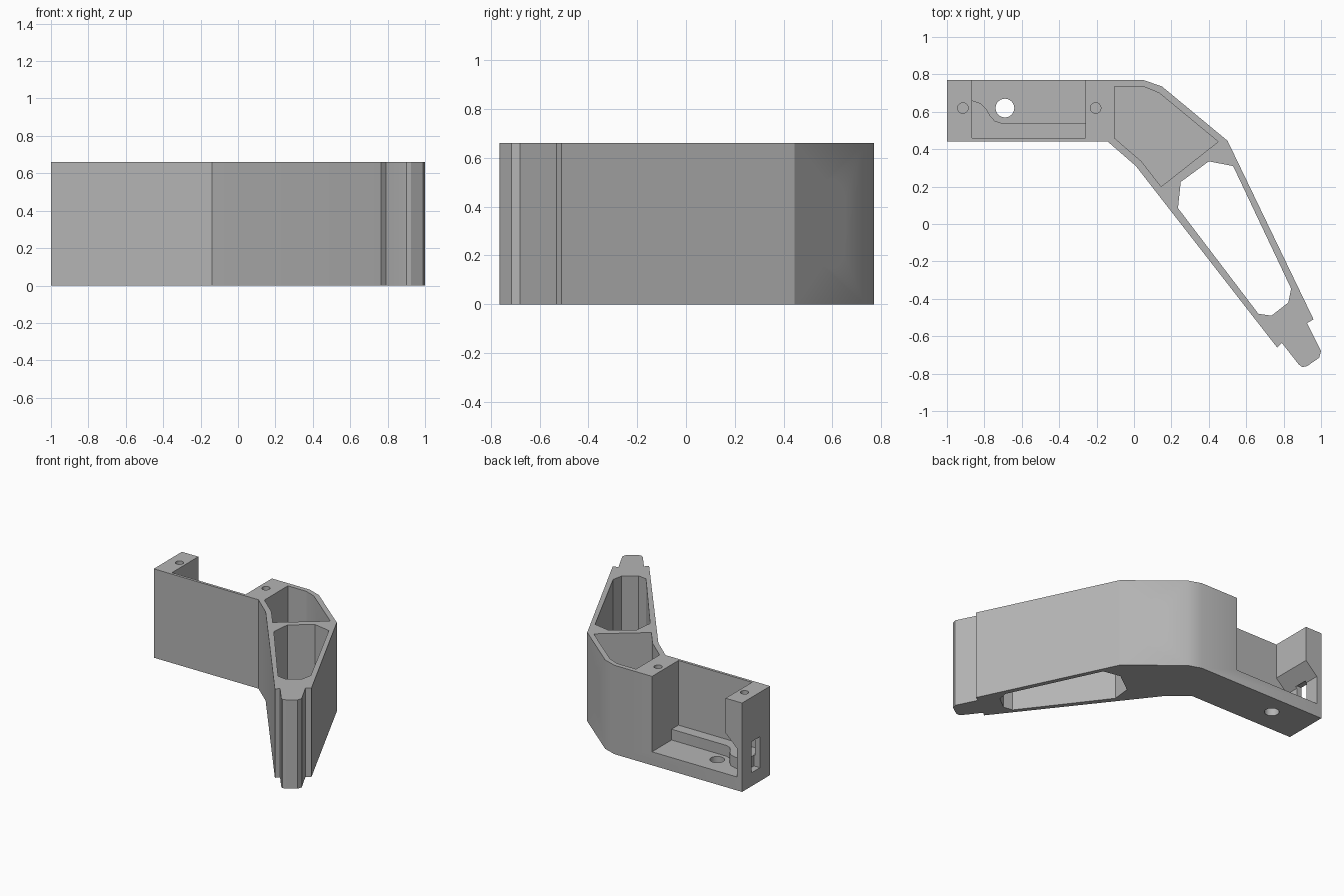
import bpy
import math
from mathutils import Matrix, Vector
import bmesh

H = 0.66       # overall height
FLOOR = 0.10   # floor of the pockets

if "Cube" in bpy.data.objects:
    bpy.data.objects.remove(bpy.data.objects["Cube"], do_unlink=True)

grey = bpy.data.materials.new("light grey")
grey.use_nodes = True
grey.diffuse_color = (0.46, 0.46, 0.46, 1)
grey.node_tree.nodes["Principled BSDF"].inputs["Base Color"].default_value = grey.diffuse_color


def prism(name, points, low, high, matrix=None):
    """Extrude a closed 2D outline from low to high along its local z."""
    bm = bmesh.new()
    face = bm.faces.new([bm.verts.new((x, y, low)) for x, y in points])
    top = bmesh.ops.extrude_face_region(bm, geom=[face])["geom"]
    bmesh.ops.translate(bm, vec=(0, 0, high - low),
                        verts=[v for v in top if isinstance(v, bmesh.types.BMVert)])
    if matrix:
        bm.transform(matrix)
    bmesh.ops.recalc_face_normals(bm, faces=bm.faces)
    mesh = bpy.data.meshes.new(name)
    bm.to_mesh(mesh)
    bm.free()
    mesh.materials.append(grey)
    obj = bpy.data.objects.new(name, mesh)
    bpy.context.collection.objects.link(obj)
    return obj


def circle(x, y, r, n=32):
    return [(x + r * math.cos(math.tau * i / n), y + r * math.sin(math.tau * i / n))
            for i in range(n)]


def stadium(r, half, n=16):
    """Upright slot outline with round ends."""
    return [(r * math.cos(math.pi * i / n + s), r * math.sin(math.pi * i / n + s) + half * math.cos(s))
            for s in (0, math.pi) for i in range(n + 1)]


def combine(target, tool, operation):
    mod = target.modifiers.new(operation, "BOOLEAN")
    mod.operation = operation
    mod.solver = "EXACT"
    mod.object = tool
    bpy.ops.object.select_all(action="DESELECT")
    bpy.context.view_layer.objects.active = target
    target.select_set(True)
    bpy.ops.object.modifier_apply(modifier=mod.name)
    bpy.data.objects.remove(tool, do_unlink=True)


# Bent body with the notched tongue at its tip
body = prism("bracket_body", [
    (-1, 0.44), (-0.14, 0.44), (0.01, 0.31), (0.765, -0.66), (0.79, -0.635),
    (0.88, -0.75), (0.9, -0.765), (0.925, -0.76), (0.99, -0.715), (1, -0.68),
    (0.925, -0.53), (0.96, -0.51), (0.5, 0.445), (0.15, 0.735), (0.05, 0.77), (-1, 0.77)], 0, H)

# Pocket open to the back, undercutting the end post (profile in x and z)
along_y = Matrix(((1, 0, 0, 0), (0, 0, 1, 0), (0, 1, 0, 0), (0, 0, 0, 1)))
combine(body, prism("pocket_cutter", [
    (-0.26, FLOOR), (-0.26, 0.8), (-0.865, 0.8), (-0.865, 0.4), (-0.96, 0.31), (-0.96, FLOOR)],
    0.46, 0.9, along_y), "DIFFERENCE")

# Raised curved ledge along the pocket floor
combine(body, prism("cable_ledge", [
    (-0.97, 0.45), (-0.25, 0.45), (-0.25, 0.54), (-0.71, 0.54), (-0.745, 0.552), (-0.77, 0.58),
    (-0.79, 0.615), (-0.82, 0.645), (-0.865, 0.66), (-0.97, 0.66)], 0.05, 0.18), "UNION")

# Blind cavity in the bend and open window in the arm
combine(body, prism("cavity_cutter", [
    (-0.105, 0.735), (0.05, 0.735), (0.135, 0.7), (0.45, 0.44), (0.145, 0.2),
    (0.04, 0.335), (-0.105, 0.46)], FLOOR, 0.8), "DIFFERENCE")
combine(body, prism("window_cutter", [
    (0.235, 0.085), (0.25, 0.225), (0.4, 0.335), (0.53, 0.31), (0.84, -0.345),
    (0.825, -0.42), (0.735, -0.49), (0.665, -0.48)], -0.1, 0.8), "DIFFERENCE")

# Screw holes and the floor hole
for x, r, low in ((-0.915, 0.028, 0.46), (-0.205, 0.028, 0.46), (-0.69, 0.05, -0.1)):
    high = 0.8 if low > 0 else 0.3
    combine(body, prism("hole_cutter", circle(x, 0.62, r), low, high), "DIFFERENCE")

# Cable slot in the end wall
combine(body, prism("end_slot_cutter", [(-1.1, 0.56), (-0.95, 0.56), (-0.95, 0.66), (-1.1, 0.66)],
                    FLOOR, 0.33), "DIFFERENCE")

# Round-ended slot through the slanted back wall
wall = Vector((0.35, -0.29, 0)).normalized()
normal = Vector((-wall.y, wall.x, 0))
frame = Matrix((wall, (0, 0, 1), normal)).transposed().to_4x4()
frame.translation = (0.325, 0.59, 0.33)
combine(body, prism("wall_slot_cutter", stadium(0.095, 0.085), -0.08, 0.1, frame), "DIFFERENCE")

bpy.ops.object.select_all(action="DESELECT")
body.select_set(True)
bpy.context.view_layer.objects.active = body
bpy.ops.object.shade_smooth_by_angle(angle=math.radians(22))
